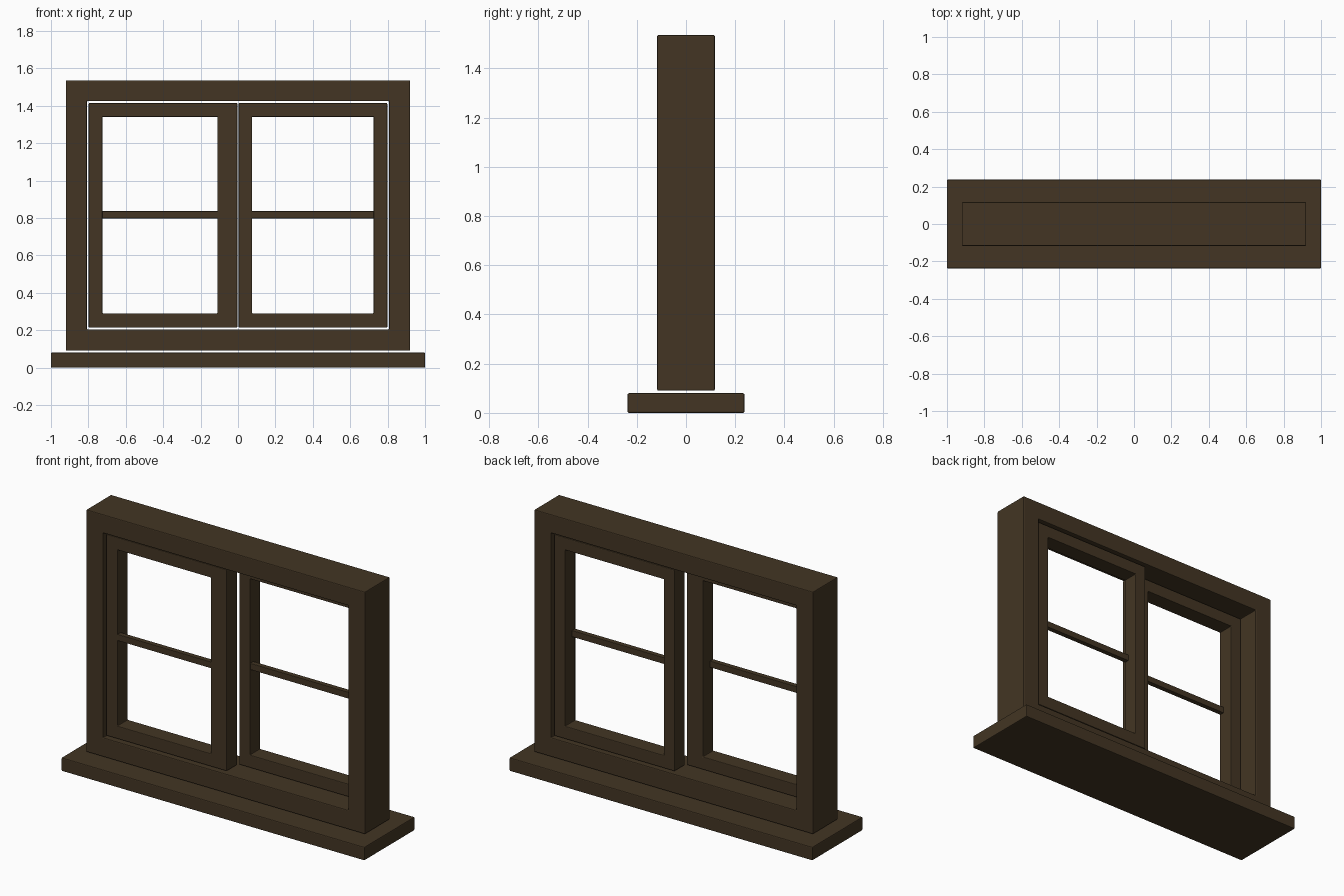
import bpy
import bmesh

cube = bpy.data.objects.get("Cube")
if cube:
    bpy.data.objects.remove(cube, do_unlink=True)

# Single dark wood colour
wood = bpy.data.materials.new("dark_brown_wood")
wood.use_nodes = True
COLOUR = (0.056, 0.036, 0.017, 1.0)
wood.diffuse_color = COLOUR
bsdf = next(n for n in wood.node_tree.nodes if n.type == "BSDF_PRINCIPLED")
bsdf.inputs["Base Color"].default_value = COLOUR
bsdf.inputs["Roughness"].default_value = 0.7


def finish(name, bm, bevel):
    """Turn a bmesh into a wooden object with softened edges."""
    bmesh.ops.recalc_face_normals(bm, faces=bm.faces[:])
    mesh = bpy.data.meshes.new(name)
    bm.to_mesh(mesh)
    bm.free()
    mesh.materials.append(wood)
    obj = bpy.data.objects.new(name, mesh)
    bpy.context.collection.objects.link(obj)
    mod = obj.modifiers.new("soft_edges", "BEVEL")
    mod.width = bevel
    mod.segments = 2
    mod.limit_method = "ANGLE"
    return obj


def board(name, x, y, z, bevel=0.005):
    """Box between the given (low, high) limits."""
    bm = bmesh.new()
    bmesh.ops.create_cube(bm, size=1)
    for v in bm.verts:
        v.co = [lim[0] if c < 0 else lim[1] for c, lim in zip(v.co, (x, y, z))]
    return finish(name, bm, bevel)


def ring(name, outer, inner, y, bevel=0.005):
    """Rectangular frame; outer and inner are (x0, x1, z0, z1)."""
    bm = bmesh.new()
    loops = []
    for depth in y:
        for x0, x1, z0, z1 in (outer, inner):
            loops.append([bm.verts.new((px, depth, pz)) for px, pz in
                          ((x0, z0), (x1, z0), (x1, z1), (x0, z1))])
    front_out, front_in, back_out, back_in = loops
    for a, b in ((front_out, front_in), (front_in, back_in),
                 (back_in, back_out), (back_out, front_out)):
        for i in range(4):
            j = (i + 1) % 4
            bm.faces.new((a[i], a[j], b[j], b[i]))
    return finish(name, bm, bevel)


# Sill and fixed outer frame
board("sill", (-1.0, 1.0), (-0.237, 0.237), (0.0, 0.08))
ring("outer_frame", (-0.92, 0.92, 0.09, 1.535), (-0.808, 0.808, 0.204, 1.424),
     (-0.117, 0.117))

# Sliding sashes on two tracks, each with a thin crossbar near its front face
sashes = (
    ("right", (-0.798, -0.003), (-0.725, -0.11), (-0.102, -0.002)),
    ("left", (0.003, 0.798), (0.075, 0.725), (0.006, 0.104)),
)
for side, outer, inner, y in sashes:
    ring(side + "_sash", (*outer, 0.214, 1.414), (*inner, 0.29, 1.34), y, 0.004)
    board(side + "_crossbar", (inner[0] - 0.01, inner[1] + 0.01),
          (y[0] + 0.003, y[0] + 0.033), (0.798, 0.836), 0.002)
